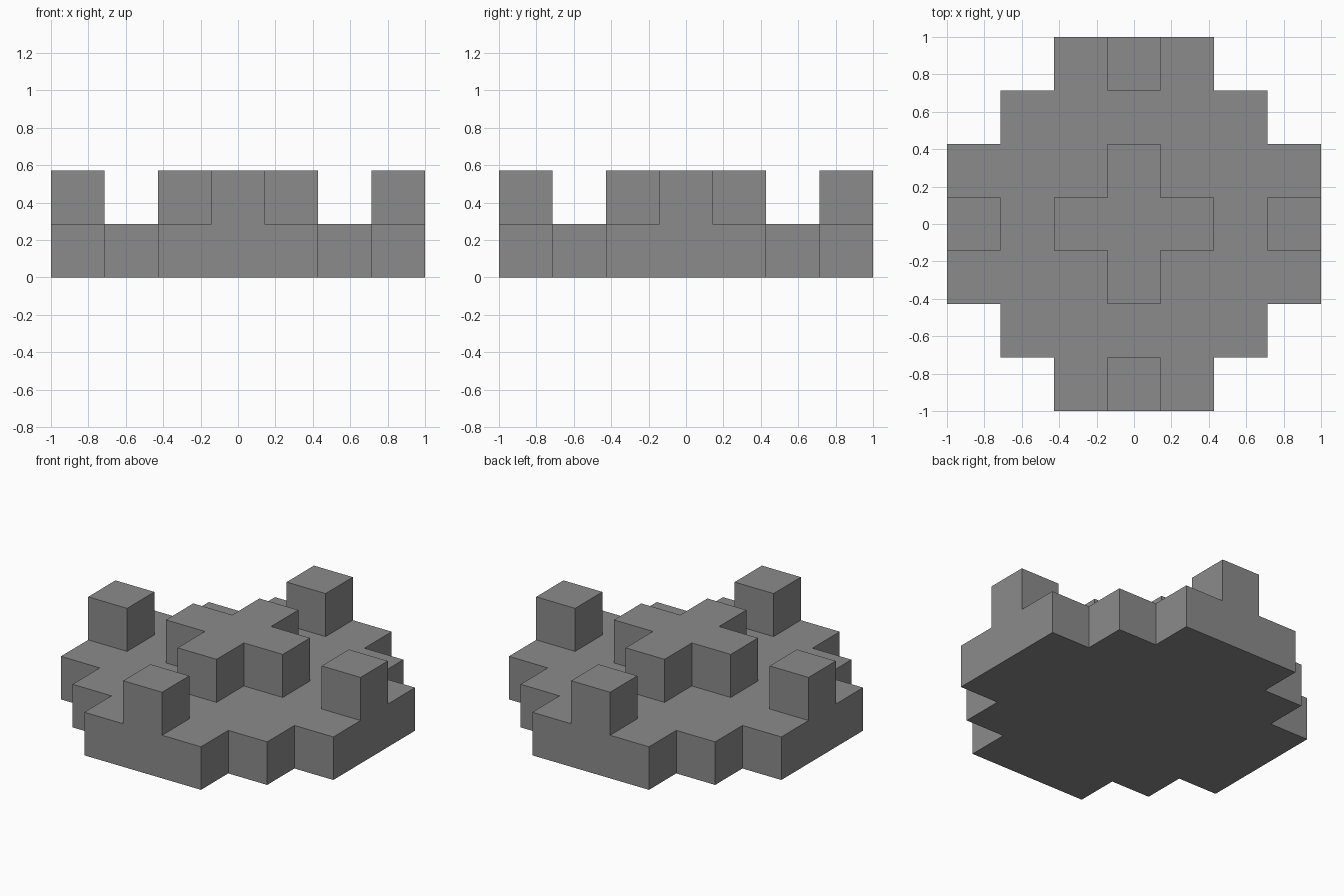
import bpy
import bmesh
from mathutils import Matrix, Vector

cube = bpy.data.objects.get("Cube")
if cube:
    bpy.data.objects.remove(cube, do_unlink=True)

U = 2 / 7  # one block; the plan is seven blocks wide

grey = bpy.data.materials.new("stone_grey")
grey.use_nodes = True
colour = (0.26, 0.26, 0.26, 1)
grey.diffuse_color = colour
grey.node_tree.nodes["Principled BSDF"].inputs["Base Color"].default_value = colour


def prism(name, outline, bottom):
    """Extrude a plan outline, in block units, up by one block."""
    bm = bmesh.new()
    face = bm.faces.new([bm.verts.new((x * U, y * U, bottom * U)) for x, y in outline])
    top = bmesh.ops.extrude_face_region(bm, geom=[face], use_keep_orig=True)["geom"]
    verts = [g for g in top if isinstance(g, bmesh.types.BMVert)]
    bmesh.ops.translate(bm, verts=verts, vec=(0, 0, U))
    bmesh.ops.recalc_face_normals(bm, faces=bm.faces)
    mesh = bpy.data.meshes.new(name)
    bm.to_mesh(mesh)
    bm.free()
    mesh.materials.append(grey)
    obj = bpy.data.objects.new(name, mesh)
    bpy.context.collection.objects.link(obj)
    return obj


def turned(points, quarter):
    """Rotate plan points by quarter turns."""
    for _ in range(quarter):
        points = [(-y, x) for x, y in points]
    return points


def four_fold(points):
    return [p for q in range(4) for p in turned(points, q)]


# Stepped base slab
prism("base", four_fold([(3.5, -1.5), (3.5, 1.5), (2.5, 1.5), (2.5, 2.5), (1.5, 2.5)]), 0)

# Raised cross in the middle
prism("centre_cross", four_fold([(1.5, -0.5), (1.5, 0.5), (0.5, 0.5)]), 1)

# One block at the middle of each side
block = [(2.5, -0.5), (3.5, -0.5), (3.5, 0.5), (2.5, 0.5)]
for quarter, side in enumerate(("left", "back", "right", "front")):
    prism(side + "_block", turned(block, quarter), 1)
